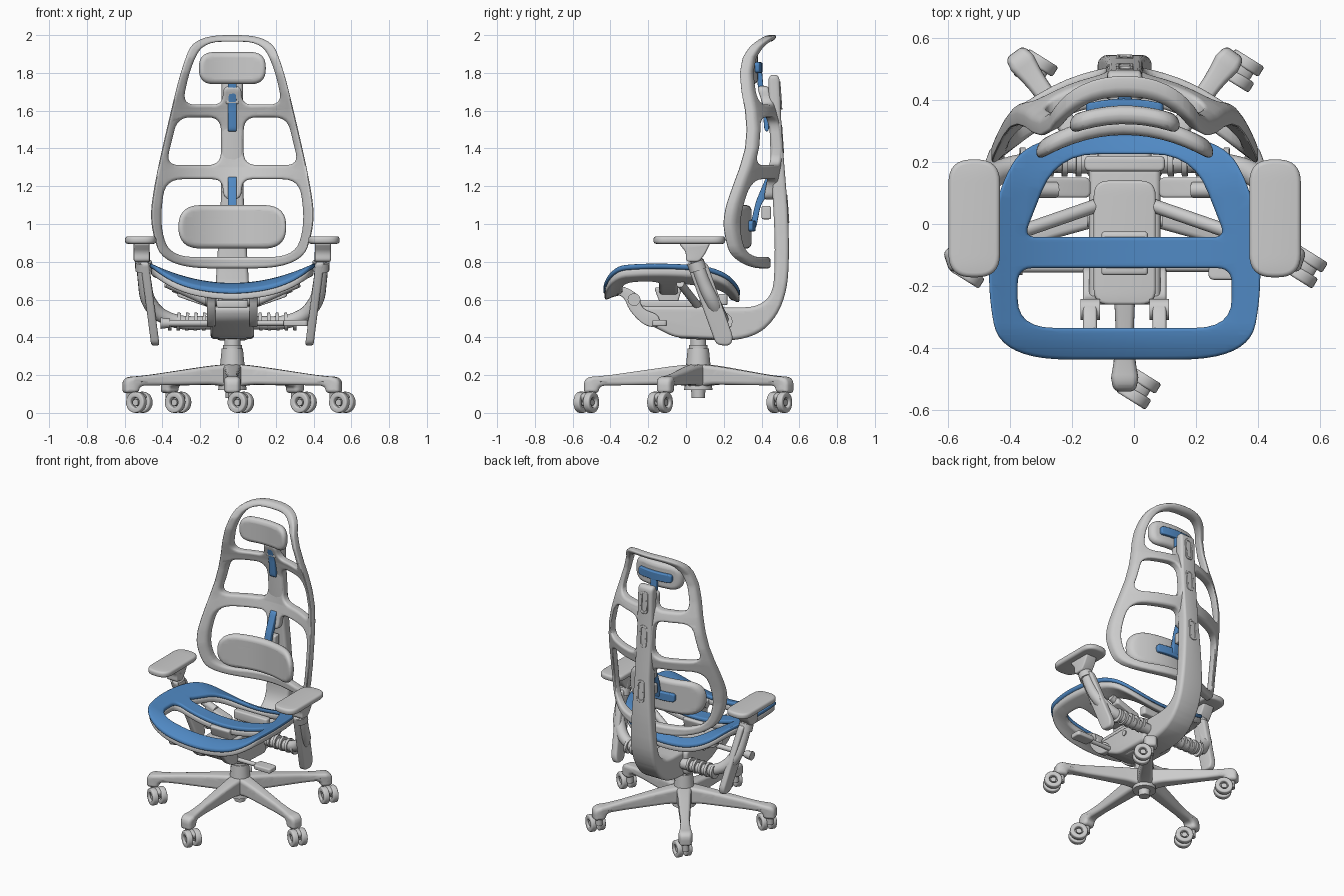
import bpy, bmesh, math
from mathutils import Vector

if "Cube" in bpy.data.objects:
    bpy.data.objects.remove(bpy.data.objects["Cube"])

CX = -0.03            # chair axis
BASE_Y = 0.065        # gas column position
blue = bpy.data.materials.new("blue_plastic")
blue.diffuse_color = (0.08, 0.25, 0.55, 1)
blue.use_nodes = True
blue.node_tree.nodes["Principled BSDF"].inputs["Base Color"].default_value = blue.diffuse_color


def finish(ob, mat=None):
    if mat:
        ob.data.materials.clear()
        ob.data.materials.append(mat)
    bpy.ops.object.select_all(action='DESELECT')
    ob.select_set(True)
    bpy.context.view_layer.objects.active = ob
    bpy.ops.object.shade_smooth_by_angle(angle=math.radians(40))
    return ob


def curve_to_mesh(name, cu):
    tmp = bpy.data.objects.new("tmp", cu)
    bpy.context.collection.objects.link(tmp)
    dg = bpy.context.evaluated_depsgraph_get()
    me = bpy.data.meshes.new_from_object(tmp.evaluated_get(dg))
    bpy.data.objects.remove(tmp)
    ob = bpy.data.objects.new(name, me)
    bpy.context.collection.objects.link(ob)
    return ob


def rounded(pts, r=0.05, n=6):
    """Closed polygon with curved corners; a point may carry its own radius."""
    out, m = [], len(pts)
    for i in range(m):
        p, a, b = (Vector(pts[j % m][:2]) for j in (i, i - 1, i + 1))
        rad = pts[i][2] if len(pts[i]) > 2 else r
        la, lb = (a - p).length, (b - p).length
        s = p + (a - p) / la * min(rad, la * 0.48)
        e = p + (b - p) / lb * min(rad, lb * 0.48)
        for k in range(n + 1):
            t = k / n
            out.append(s * (1 - t) ** 2 + p * 2 * t * (1 - t) + e * t * t)
    return out


def sym(pts):
    return pts + [(-p[0], *p[1:]) for p in reversed(pts)]


def rect(x0, x1, y0, y1):
    return [(x0, y0), (x1, y0), (x1, y1), (x0, y1)]


def circle(r, n=24):
    return [(r * math.cos(i * math.tau / n), r * math.sin(i * math.tau / n)) for i in range(n)]


def plate(name, loops, half, bevel, fn, step=0, mat=None):
    """Soft-edged slab from an outline with holes, bent by fn(u, v, w)."""
    cu = bpy.data.curves.new(name, 'CURVE')
    cu.dimensions, cu.fill_mode = '2D', 'BOTH'
    cu.extrude, cu.bevel_depth, cu.offset = half - bevel, bevel, -bevel
    cu.bevel_resolution = 3
    for loop in loops:
        sp = cu.splines.new('POLY')
        sp.points.add(len(loop) - 1)
        for q, p in zip(sp.points, loop):
            q.co = (p[0], p[1], 0, 1)
        sp.use_cyclic_u = True
    ob = curve_to_mesh(name, cu)
    bm = bmesh.new()
    bm.from_mesh(ob.data)
    bmesh.ops.remove_doubles(bm, verts=bm.verts, dist=1e-4)
    if step:
        for ax in (0, 1):
            vals = [v.co[ax] for v in bm.verts]
            lo, hi = min(vals), max(vals)
            no = Vector((1 - ax, ax, 0))
            for i in range(1, int((hi - lo) / step) + 1):
                bmesh.ops.bisect_plane(bm, geom=bm.verts[:] + bm.edges[:] + bm.faces[:],
                                       plane_co=no * (lo + i * step + 0.0007), plane_no=no)
    for v in bm.verts:
        v.co = Vector(fn(*v.co)) + Vector((CX, 0, 0))
    bmesh.ops.recalc_face_normals(bm, faces=bm.faces)
    bm.to_mesh(ob.data)
    bm.free()
    return finish(ob, mat)


def tube(name, pts, r, radii=None, mat=None):
    cu = bpy.data.curves.new(name, 'CURVE')
    cu.dimensions, cu.bevel_depth, cu.bevel_resolution = '3D', r, 4
    cu.use_fill_caps, cu.resolution_u = True, 8 if len(pts) > 2 else 2
    sp = cu.splines.new('BEZIER')
    sp.bezier_points.add(len(pts) - 1)
    for i, (q, p) in enumerate(zip(sp.bezier_points, pts)):
        q.co = (p[0] + CX, p[1], p[2])
        q.handle_left_type = q.handle_right_type = 'AUTO'
        q.radius = radii[i] if radii else 1
    return finish(curve_to_mesh(name, cu), mat)


def interp(table, t):
    for (a, va), (b, vb) in zip(table, table[1:]):
        if t <= b:
            return va + (vb - va) * max(0, (t - a) / (b - a))
    return table[-1][1]


def side(x0=0):
    return lambda u, v, w: (x0 + w, u, v)


# five-star base with casters
for i in range(5):
    a = math.radians(-90 + 72 * i)
    ca, sa = math.cos(a), math.sin(a)
    width = [(0, 1.2), (0.12, 1.0), (0.4, 0.7), (0.5, 0.8), (0.56, 1.05), (0.62, 0.8)]

    def leg_fn(u, v, w):
        k = w * interp(width, u)
        return (u * ca - k * sa, BASE_Y + u * sa + k * ca, v)
    prof = rounded([(0, 0.26, 0.01), (0.12, 0.25, 0.1), (0.5, 0.195, 0.1), (0.605, 0.19, 0.06), (0.605, 0.105, 0.02),
                    (0.53, 0.105, 0.02), (0.52, 0.145, 0.04), (0.1, 0.15, 0.05), (0, 0.13, 0.01)])
    plate("base_leg", [prof], 0.042, 0.02, leg_fn, 0.04)
    sx, sy = 0.565 * ca, BASE_Y + 0.565 * sa
    wx, wy = sx + 0.045, sy - 0.028
    tube("caster_stem", [(sx, sy, 0.13), (sx, sy, 0.06)], 0.022)
    ax, ay = 0.53, 0.85
    tube("caster_axle", [(wx - ax * 0.04, wy - ay * 0.04, 0.055), (wx + ax * 0.04, wy + ay * 0.04, 0.055)], 0.018)
    plate("caster_hood", [rounded([(-0.06, 0.05), (0.02, 0.05), (0.045, 0.09), (0, 0.113), (-0.06, 0.10)], 0.03)],
          0.016, 0.006, lambda u, v, w: (wx + u * ay + w * ax, wy - u * ax + w * ay, v))
    for s in (-1, 1):
        plate("caster_wheel", [circle(0.056), circle(0.026)], 0.019, 0.008,
              lambda u, v, w: (wx + u * ay + (w + s * 0.03) * ax, wy - u * ax + (w + s * 0.03) * ay, v + 0.056))

# hub and gas column
for name, z0, z1, r, k in (("base_hub", 0.12, 0.26, 0.075, 0.85), ("column_foot", 0.08, 0.13, 0.035, 1.1),
                           ("column_cover", 0.24, 0.34, 0.066, 0.85), ("column_collar", 0.33, 0.36, 0.05, 1),
                           ("gas_column", 0.34, 0.42, 0.042, 1)):
    tube(name, [(0, BASE_Y, z0), (0, BASE_Y, z1)], r, [1, k])

# tilt mechanism
plate("mechanism", [rounded([(-0.27, 0.565), (0.2, 0.565), (0.2, 0.39), (-0.06, 0.40), (-0.24, 0.49)], 0.04)],
      0.115, 0.018, side())
plate("mechanism_cover", [rounded(rect(-0.1, 0.1, -0.26, 0.14), 0.05)], 0.02, 0.01,
      lambda u, v, w: (u, v, 0.575 + w))
plate("seat_mount", [rounded([(-0.17, 0.665), (-0.02, 0.665), (-0.05, 0.56), (-0.13, 0.56)], 0.02)],
      0.075, 0.01, side())
plate("rear_crossbar", [rounded(rect(-0.13, 0.13, 0.17, 0.22), 0.02)], 0.03, 0.01,
      lambda u, v, w: (u, v, 0.60 + w))
tube("height_lever", [(0, -0.14, 0.475), (-0.34, -0.14, 0.475)], 0.017)
tube("height_knob", [(-0.33, -0.14, 0.475), (-0.38, -0.14, 0.475)], 0.03, [0.8, 1])
tube("tilt_lever", [(0, -0.14, 0.475), (0.28, -0.14, 0.475)], 0.014)
plate("tilt_paddle", [rounded(rect(0.27, 0.40, -0.18, -0.10), 0.02)], 0.016, 0.008,
      lambda u, v, w: (u, v, 0.475 + w))

# seat: blue shell over a grey frame
def seat_fn(off):
    def fn(x, y, w):
        z = 0.667 + 0.105 * (x / 0.435) ** 2
        z -= 2.5 * max(0, -0.32 - y) ** 2 + 1.3 * max(0, y - 0.1) ** 2
        return (x, y, z + off + w)
    return fn


outer = rounded(sym([(0.40, -0.437, 0.22), (0.445, -0.2, 0.2), (0.42, 0.09, 0.2), (0.31, 0.287, 0.2)]), n=10)
rear_hole = rounded(sym([(0.325, -0.042, 0.04), (0.22, 0.225, 0.13)]))
front_hole = rounded(sym([(0.345, -0.335, 0.12), (0.345, -0.142, 0.05)]))
plate("seat_shell", [outer, rear_hole, front_hole], 0.013, 0.01, seat_fn(0.008), 0.04, blue)
inner = [p * 0.985 for p in outer]
plate("seat_frame", [inner, rear_hole, front_hole], 0.021, 0.015, seat_fn(-0.022), 0.04)

# spine sweeping from the mechanism up the back
spine = rounded([(-0.05, 0.395, 0.03), (0.36, 0.375, 0.22), (0.535, 0.58, 0.22), (0.55, 0.95, 0.3),
                 (0.505, 1.5, 0.2), (0.495, 1.79, 0.04), (0.435, 1.79, 0.04), (0.445, 1.4, 0.2),
                 (0.475, 0.85, 0.2), (0.455, 0.56, 0.15), (-0.05, 0.555, 0.02)], n=8)
spine_w = [(0.7, 1.0), (0.95, 0.82), (1.15, 0.68), (2, 0.64)]
plate("spine", [spine], 0.087, 0.022, lambda u, v, w: (w * interp(spine_w, v), u, v), 0.06)
for z, y in ((1.68, 0.493), (1.45, 0.502), (1.08, 0.53)):
    plate("spine_slot_trim", [rounded(rect(-0.028, 0.028, -0.075, 0.075), 0.028),
                              rounded(rect(-0.016, 0.016, -0.06, 0.06), 0.016)], 0.012, 0.004,
          lambda u, v, w: (u, y - 0.07 * v + w, z + v))

# backrest frame
back_y = [(0.76, 0.42), (0.85, 0.415), (1.0, 0.42), (1.1, 0.435), (1.2, 0.455), (1.3, 0.475), (1.4, 0.485),
          (1.5, 0.475), (1.6, 0.45), (1.7, 0.415), (1.8, 0.39), (1.88, 0.39), (1.94, 0.415), (2.0, 0.455)]
frame = rounded(sym([(0.36, 0.765, 0.25), (0.44, 1.0, 0.3), (0.412, 1.22, 0.2), (0.325, 1.6, 0.2),
                     (0.27, 1.82, 0.2), (0.2, 2.0, 0.17)]), n=8)
lower = rounded(sym([(0.33, 0.825, 0.13), (0.385, 1.0, 0.2), (0.355, 1.237, 0.09), (0.055, 1.237, 0.05),
                     (0.045, 1.13, 0.04)]))
upper = rounded(sym([(0.045, 1.73, 0.03), (0.055, 1.632, 0.05), (0.265, 1.632, 0.07), (0.225, 1.82, 0.15),
                     (0.155, 1.965, 0.1)]))
mid = [(0.06, 1.312), (0.352, 1.312), (0.29, 1.565), (0.06, 1.565)]
mids = [rounded([(s * x, z) for x, z in mid], 0.07) for s in (-1, 1)]
plate("backrest_frame", [frame, lower, upper] + mids, 0.03, 0.016,
      lambda u, v, w: (u, interp(back_y, v) - 1.1 * u * u + w, v), 0.04)

# headrest and lumbar pads with blue brackets
for name, hw, z0, z1, y, r in (("headrest", 0.177, 1.74, 1.91, 0.352, 0.08), ("lumbar", 0.285, 0.87, 1.10, 0.317, 0.12)):
    plate(name + "_pad", [rounded(rect(-hw, hw, z0, z1), r, 10)], 0.03, 0.028,
          lambda u, v, w: (u, y - 1.05 * u * u + w, v), 0.04)
    zc = z0 + (z1 - z0) * 0.52
    plate(name + "_bar", [rounded(rect(-0.125, 0.125, zc - 0.028, zc + 0.028), 0.02)], 0.014, 0.006,
          lambda u, v, w: (u, y + 0.038 - 1.05 * u * u + w, v), 0.04, blue)
strips = (("headrest_bracket", [(0.375, 1.84), (0.40, 1.84), (0.41, 1.72), (0.435, 1.63), (0.44, 1.49),
                                (0.415, 1.49), (0.405, 1.63), (0.38, 1.72)]),
          ("lumbar_bracket", [(0.335, 0.97), (0.37, 0.97), (0.395, 1.1), (0.45, 1.18), (0.45, 1.25), (0.425, 1.25),
                              (0.37, 1.12)]))
for name, pts in strips:
    plate(name, [rounded(pts, 0.03)], 0.023, 0.006, side(), 0, blue)
for z in (1.67, 1.06):
    plate("bracket_clamp", [rounded(rect(0.40, 0.45, z - 0.035, z + 0.035), 0.012)], 0.035, 0.008, side())

# mirrored parts: arms, front links, seat struts
for s in (-1, 1):
    plate("armrest_pad", [rounded(rect(0.402, 0.568, -0.172, 0.208), 0.075, 8)], 0.02, 0.015,
          lambda u, v, w: (s * u, v, 0.915 + w))
    plate("armrest_bracket", [rounded([(-0.04, 0.90), (0.13, 0.90), (0.10, 0.84), (0.07, 0.80), (0.0, 0.80),
                                       (0.0, 0.85)], 0.02)], 0.042, 0.01, side(s * 0.48))
    tube("arm_post", [(s * 0.47, 0.04, 0.85), (s * 0.465, 0.09, 0.70), (s * 0.43, 0.15, 0.57),
                      (s * 0.33, 0.19, 0.495), (s * 0.08, 0.2, 0.475)], 0.036, [0.95, 1, 1.1, 1, 1])
    plate("arm_sleeve", [rounded([(0.0, 0.80), (0.11, 0.80), (0.25, 0.40), (0.235, 0.355), (0.16, 0.36)], 0.03)],
          0.022, 0.012, lambda u, v, w: (s * (0.465 - (0.8 - v) * 0.13 + w), u, v))
    tube("arm_collar", [(s * 0.47, 0.05, 0.80), (s * 0.468, 0.065, 0.755)], 0.046)
    for k in range(5):
        x = s * (0.14 + 0.045 * k)
        tube("arm_rib", [(x, 0.2, 0.483), (x + s * 0.018, 0.2, 0.484)], 0.047)
    plate("front_link", [rounded([(-0.41, 0.675), (-0.32, 0.67), (-0.245, 0.62), (-0.235, 0.55), (-0.14, 0.52),
                                  (-0.14, 0.45), (-0.22, 0.46), (-0.30, 0.54), (-0.33, 0.62), (-0.41, 0.635)], 0.05)],
          0.022, 0.008, side(s * 0.112))
    tube("link_pivot", [(s * 0.08, -0.275, 0.60), (s * 0.143, -0.275, 0.60)], 0.034)
    tube("mechanism_bolt", [(s * 0.1, 0.01, 0.52), (s * 0.122, 0.01, 0.52)], 0.018)
    tube("seat_strut", [(s * 0.35, -0.03, 0.685), (s * 0.09, 0.06, 0.57)], 0.022)
    plate("seat_rear_mount", [rounded(rect(0.11, 0.29, 0.085, 0.15), 0.02)], 0.022, 0.008,
          lambda u, v, w: (s * u, v, 0.575 + 0.35 * (u - 0.11) + w))
    tube("mount_roller", [(s * 0.22, 0.11, 0.63), (s * 0.31, 0.11, 0.665)], 0.026)
